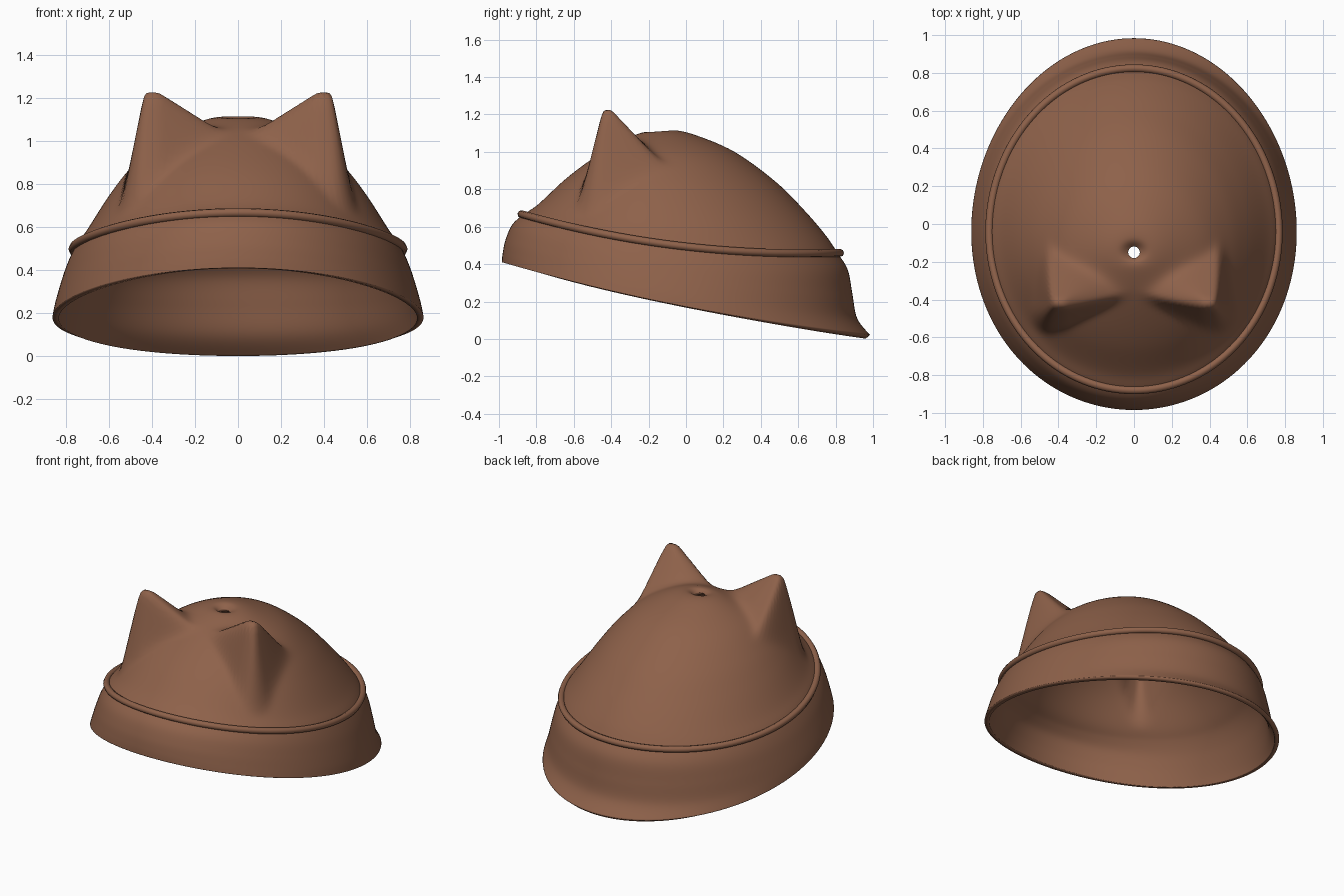
import bpy
import bmesh
from math import sin, cos, pi, hypot, log, exp

cube = bpy.data.objects.get("Cube")
if cube:
    bpy.data.objects.remove(cube, do_unlink=True)

SEGMENTS = 160
STEPS = 7          # rings between neighbouring profile points
WALL = 0.03

# Outer profiles from rim to crown hole: (y, z) front and back, (x, z) side
FRONT = [(-.985, .41), (-.98, .46), (-.965, .53), (-.93, .61), (-.87, .665), (-.79, .72),
         (-.65, .85), (-.52, .95), (-.38, 1.04), (-.26, 1.095), (-.205, 1.105), (-.18, 1.085)]
SIDE = [(.862, .18), (.85, .24), (.825, .33), (.795, .42), (.755, .505), (.70, .585),
        (.60, .74), (.50, .87), (.37, .99), (.20, 1.08), (.09, 1.11), (.03, 1.085)]
BACK = [(.985, .02), (.915, .11), (.89, .24), (.865, .37), (.81, .46), (.75, .55),
        (.64, .68), (.48, .84), (.26, 1.0), (.05, 1.09), (-.07, 1.115), (-.12, 1.085)]
SIDE_Y = [-.04] * 5 + [-.05, -.06, -.08, -.10, -.12, -.14, -.15]

brown = bpy.data.materials.new("warm brown")
brown.use_nodes = True
colour = (.27, .12, .068, 1)
brown.diffuse_color = colour
brown.node_tree.nodes["Principled BSDF"].inputs["Base Color"].default_value = colour


def spline(values, k, t):
    """Catmull-Rom value between samples k and k + 1."""
    a = values[max(k - 1, 0)]
    b, c = values[k], values[k + 1]
    d = values[min(k + 2, len(values) - 1)]
    return b + t / 2 * (c - a + t * (2*a - 5*b + 4*c - d + t * (3*(b - c) + d - a)))


def blend(front, side, back, s):
    """Smooth blend around the hat; s is -1 in front, 0 at the sides, 1 behind."""
    return side + (back - front) / 2 * s + ((back + front) / 2 - side) * s * s


def ring_point(angle, front, side, back, side_y):
    s = sin(angle)
    return (side[0] * cos(angle),
            blend(front[0], side_y, back[0], s),
            blend(front[1], side[1], back[1], s))


def soft_max(a, b, width=.022):
    return max(a, b) + width * log(1 + exp(-abs(a - b) / width))


def raise_ear(x, y, z):
    """Pull the crown up into a steep-fronted pointed ear on each side."""
    ax = abs(x)
    inner = max(0, .37 - ax)
    drop_x = .62 * inner + 5 * max(0, ax - .435)
    drop_y = 4 * max(0, -.445 + .25 * inner - y) + 1.05 * max(0, y + .40)
    ear = 1.225 - hypot(drop_x, drop_y)
    return soft_max(z, ear) if ear > z - .15 else z


def finish(obj, angle):
    bpy.ops.object.select_all(action='DESELECT')
    obj.select_set(True)
    bpy.context.view_layer.objects.active = obj
    if obj.type == 'CURVE':
        bpy.ops.object.convert(target='MESH')
    bpy.ops.object.shade_smooth_by_angle(angle=angle)


# Hat shell: brim band, dome and ears in one loft, open at rim and crown hole
angles = [2 * pi * i / SEGMENTS for i in range(SEGMENTS)]
bm = bmesh.new()
rings = []
last = len(SIDE) - 2
for k in range(last + 1):
    for step in range(STEPS + (k == last)):
        t = step / STEPS
        front, side, back = [
            tuple(spline([p[axis] for p in profile], k, t) for axis in (0, 1))
            for profile in (FRONT, SIDE, BACK)]
        side_y = spline(SIDE_Y, k, t)
        ring = []
        for a in angles:
            x, y, z = ring_point(a, front, side, back, side_y)
            if k > 4:
                z = raise_ear(x, y, z)
            ring.append(bm.verts.new((x, y, z)))
        rings.append(ring)
for low, high in zip(rings, rings[1:]):
    for i in range(SEGMENTS):
        j = (i + 1) % SEGMENTS
        bm.faces.new((low[i], low[j], high[j], high[i]))
mesh = bpy.data.meshes.new("hat_shell")
bm.to_mesh(mesh)
bm.free()
hat = bpy.data.objects.new("hat_shell", mesh)
bpy.context.collection.objects.link(hat)
mesh.materials.append(brown)
smooth = hat.modifiers.new("soften ears", 'SMOOTH')
smooth.factor = .5
smooth.iterations = 2
wall = hat.modifiers.new("wall", 'SOLIDIFY')
wall.thickness = WALL
wall.offset = -1
finish(hat, pi / 3)

# Piped trim where the band meets the dome
curve = bpy.data.curves.new("trim_piping", 'CURVE')
curve.dimensions = '3D'
curve.bevel_depth = .021
curve.bevel_resolution = 2
path = curve.splines.new('POLY')
path.points.add(SEGMENTS - 1)
path.use_cyclic_u = True
for point, a in zip(path.points, angles):
    point.co = (*ring_point(a, (-.88, .667), (.766, .498), (.824, .46), -.04), 1)
curve.materials.append(brown)
trim = bpy.data.objects.new("trim_piping", curve)
bpy.context.collection.objects.link(trim)
finish(trim, pi / 3)
